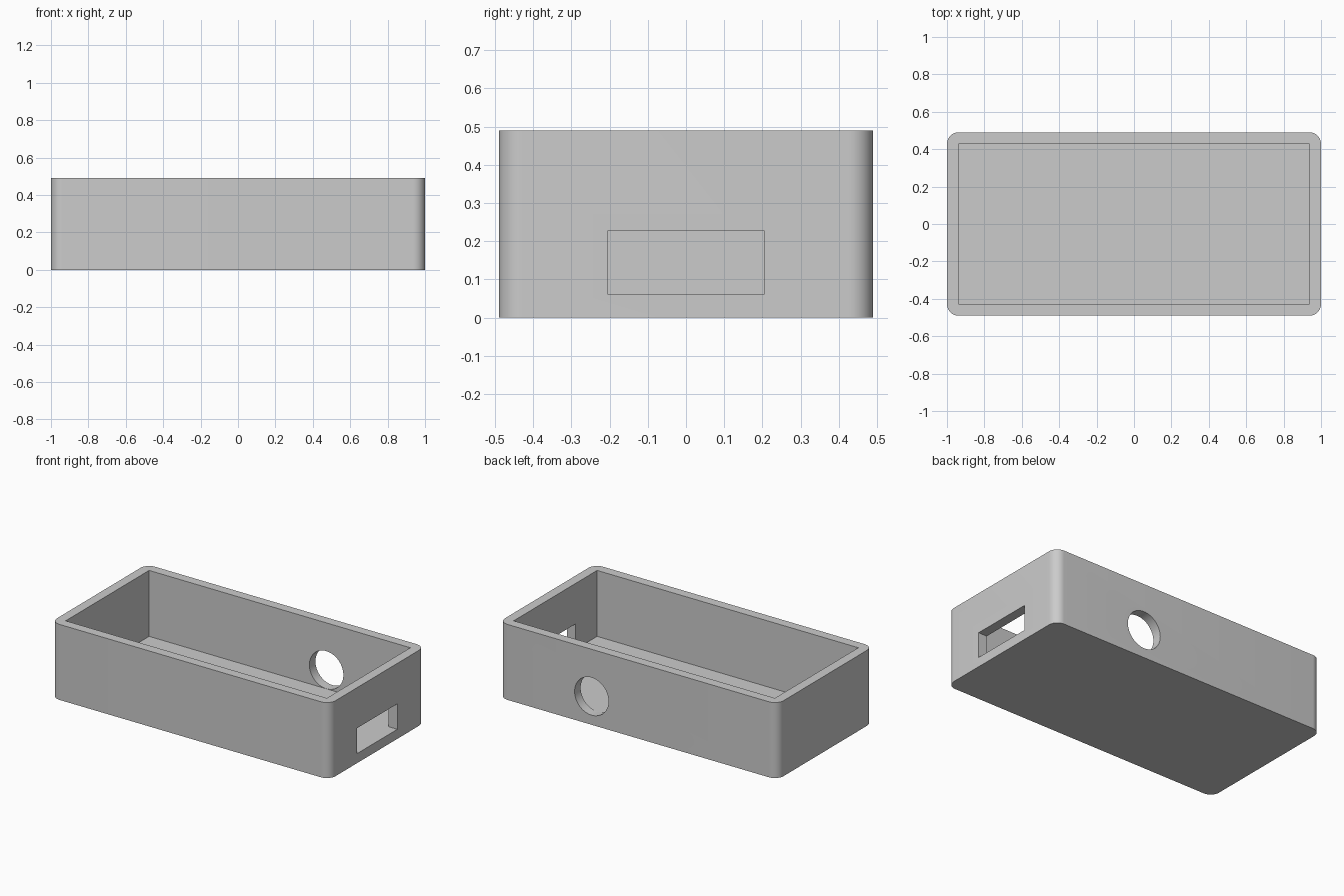
import bpy, bmesh
from mathutils import Matrix, Vector

cube = bpy.data.objects.get("Cube")
if cube:
    bpy.data.objects.remove(cube, do_unlink=True)

HALF_X, HALF_Y, HEIGHT = 1.0, 0.49, 0.49
WALL, RADIUS = 0.062, 0.062

grey = bpy.data.materials.new("plain grey")
grey.use_nodes = True
colour = (0.6, 0.6, 0.6, 1)
grey.diffuse_color = colour
grey.node_tree.nodes["Principled BSDF"].inputs["Base Color"].default_value = colour


def add_object(name, bm):
    mesh = bpy.data.meshes.new(name)
    bm.to_mesh(mesh)
    bm.free()
    mesh.materials.append(grey)
    obj = bpy.data.objects.new(name, mesh)
    bpy.context.collection.objects.link(obj)
    return obj


def block(name, low, high, corner=0):
    """Box between two corners, optionally with rounded upright edges."""
    low, high = Vector(low), Vector(high)
    bm = bmesh.new()
    bmesh.ops.create_cube(bm, size=1, matrix=Matrix.Translation((low + high) / 2)
                          @ Matrix.Diagonal((*(high - low), 1)))
    if corner:
        upright = [e for e in bm.edges if abs(e.verts[0].co.z - e.verts[1].co.z) > 0.1]
        bmesh.ops.bevel(bm, geom=upright, offset=corner, segments=12,
                        profile=0.5, affect='EDGES')
    return add_object(name, bm)


# Open tray with rounded outer corners
tray = block("enclosure_tray", (-HALF_X, -HALF_Y, 0), (HALF_X, HALF_Y, HEIGHT), RADIUS)

# Square-cornered cavity and the slot in the left end wall
cavity = block("cavity_cutter", (-HALF_X + WALL, -HALF_Y + WALL, WALL),
               (HALF_X - WALL, HALF_Y - WALL, 1))
slot = block("slot_cutter", (0.9, -0.206, WALL), (1.1, 0.206, 0.227))

# Round hole in the back wall, just touching the floor
bm = bmesh.new()
bmesh.ops.create_cone(bm, cap_ends=True, segments=64, radius1=0.122, radius2=0.122, depth=0.2,
                      matrix=Matrix.Translation((0.335, HALF_Y - WALL / 2, WALL + 0.1225))
                      @ Matrix.Rotation(1.570796, 4, 'X'))
hole = add_object("round_hole_cutter", bm)

# Cut the openings
for cutter in (cavity, slot, hole):
    cut = tray.modifiers.new(cutter.name, 'BOOLEAN')
    cut.operation = 'DIFFERENCE'
    cut.solver = 'EXACT'
    cut.object = cutter
bpy.context.view_layer.objects.active = tray
tray.select_set(True)
for cutter in (cavity, slot, hole):
    bpy.ops.object.modifier_apply(modifier=cutter.name)
    bpy.data.objects.remove(cutter, do_unlink=True)

# Smooth the rounded corners and hole, keep flat edges crisp
bpy.ops.object.select_all(action='DESELECT')
tray.select_set(True)
bpy.ops.object.shade_smooth_by_angle(angle=0.5)
